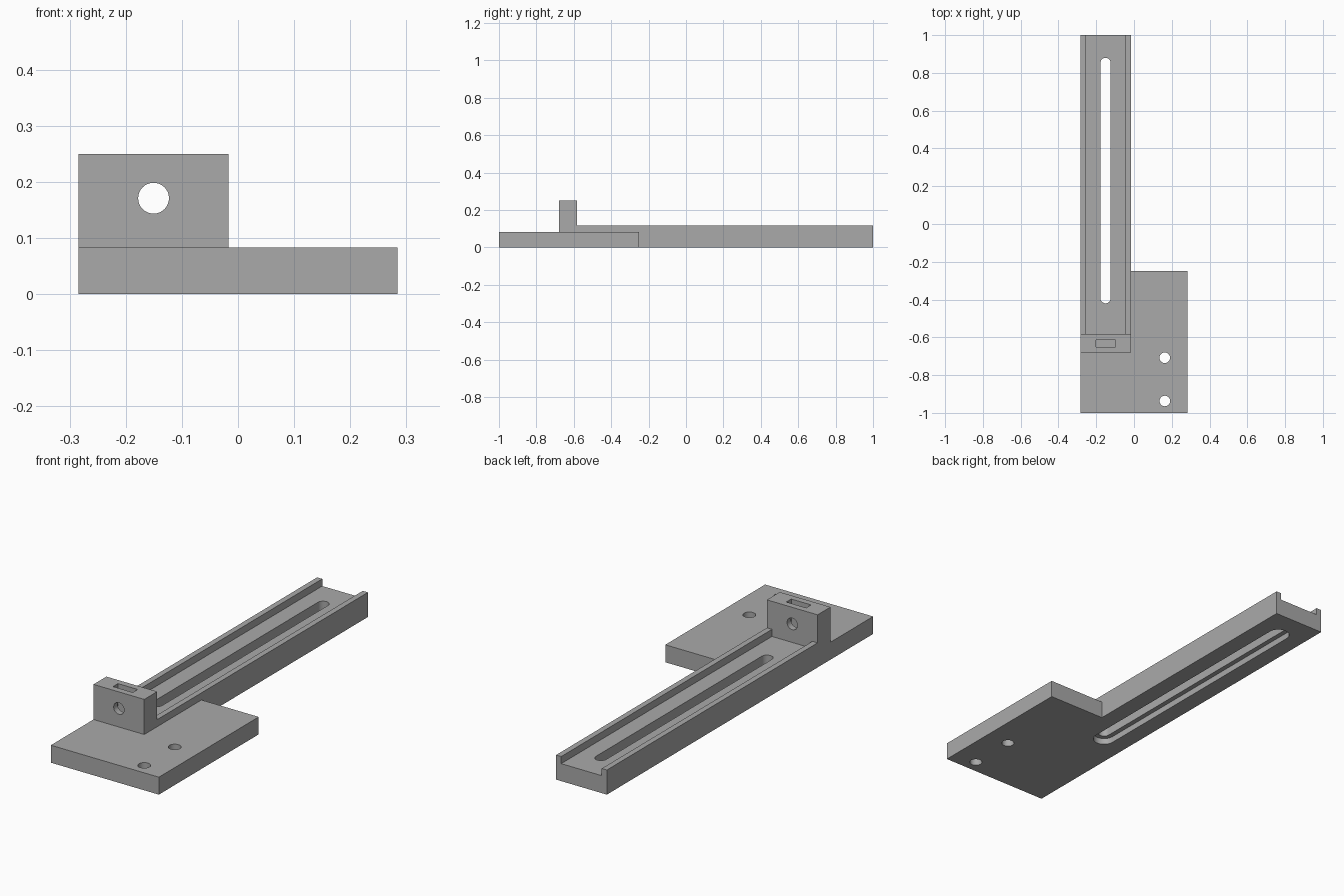
import bpy, bmesh
from math import pi, sin, cos, radians

cube = bpy.data.objects.get("Cube")
if cube:
    bpy.data.objects.remove(cube, do_unlink=True)

grey = bpy.data.materials.new("plain grey")
grey.use_nodes = True
colour = (0.4, 0.4, 0.4, 1)
grey.diffuse_color = colour
grey.node_tree.nodes["Principled BSDF"].inputs["Base Color"].default_value = colour

# Shared dimensions
LEFT, RAIL_X, RIGHT = -0.284, -0.017, 0.284
MID = (LEFT + RAIL_X) / 2
BASE_Z, LIP_Z, BLOCK_Z = 0.083, 0.117, 0.25
BLOCK_Y0, BLOCK_Y1 = -0.68, -0.583


def prism(name, outline, bottom, top, along_y=False):
    """Extrude a 2D outline along z, or along y when along_y is set."""
    bm = bmesh.new()
    place = (lambda a, b: (a, bottom, b)) if along_y else (lambda a, b: (a, b, bottom))
    face = bm.faces.new([bm.verts.new(place(a, b)) for a, b in outline])
    new = bmesh.ops.extrude_face_region(bm, geom=[face])["geom"]
    step = (0, top - bottom, 0) if along_y else (0, 0, top - bottom)
    bmesh.ops.translate(bm, vec=step, verts=[g for g in new if isinstance(g, bmesh.types.BMVert)])
    bmesh.ops.recalc_face_normals(bm, faces=bm.faces)
    mesh = bpy.data.meshes.new(name)
    bm.to_mesh(mesh)
    bm.free()
    mesh.materials.append(grey)
    obj = bpy.data.objects.new(name, mesh)
    bpy.context.collection.objects.link(obj)
    return obj


def rect(x0, x1, y0, y1):
    return [(x0, y0), (x1, y0), (x1, y1), (x0, y1)]


def circle(x, y, r, n=32):
    return [(x + r * cos(2 * pi * i / n), y + r * sin(2 * pi * i / n)) for i in range(n)]


def slot(x, y0, y1, r, n=16):
    """Round-ended slot outline running along y."""
    ends = [(y1 - r, 0), (y0 + r, pi)]
    return [(x + r * cos(a + pi * i / n), y + r * sin(a + pi * i / n))
            for y, a in ends for i in range(n + 1)]


def combine(target, tool, operation):
    mod = target.modifiers.new(operation.title(), "BOOLEAN")
    mod.operation, mod.solver, mod.object = operation, "EXACT", tool
    bpy.context.view_layer.objects.active = target
    bpy.ops.object.modifier_apply(modifier=mod.name)
    bpy.data.objects.remove(tool, do_unlink=True)


# L-shaped base: wide foot plate with the long arm
body = prism("slotted_arm_bracket", [(LEFT, -1), (RIGHT, -1), (RIGHT, -0.25),
             (RAIL_X, -0.25), (RAIL_X, 1), (LEFT, 1)], 0, BASE_Z)

# Side lips of the arm and the upright stop block
lip = 0.027
for x in (LEFT, RAIL_X - lip):
    combine(body, prism("side_lip", rect(x, x + lip, BLOCK_Y1 - 0.03, 1), 0.04, LIP_Z), "UNION")
combine(body, prism("stop_block", rect(LEFT, RAIL_X, BLOCK_Y0, BLOCK_Y1), 0.04, BLOCK_Z), "UNION")

# Long slot with a wider recess underneath
cutters = [prism("long_slot", slot(MID, -0.42, 0.88, 0.027), -0.1, 0.2),
           prism("slot_recess", slot(MID, -0.443, 0.903, 0.05), -0.1, 0.03)]
# Screw holes in the foot plate
cutters += [prism("screw_hole", circle(0.163, y, 0.028), -0.1, 0.2) for y in (-0.937, -0.708)]
# Nut pocket and cross hole in the stop block
cutters += [prism("nut_pocket", rect(MID - 0.052, MID + 0.052, -0.65, -0.613), 0.12, 0.4),
            prism("cross_hole", circle(MID, 0.171, 0.0275), -0.8, -0.5, along_y=True)]
for cutter in cutters:
    combine(body, cutter, "DIFFERENCE")

# Merge coplanar faces left by the unions
bm = bmesh.new()
bm.from_mesh(body.data)
bmesh.ops.remove_doubles(bm, verts=bm.verts, dist=0.00005)
bmesh.ops.dissolve_limit(bm, angle_limit=radians(1), verts=bm.verts, edges=bm.edges)
bm.to_mesh(body.data)
bm.free()

bpy.ops.object.select_all(action="DESELECT")
body.select_set(True)
bpy.context.view_layer.objects.active = body
bpy.ops.object.shade_smooth_by_angle(angle=radians(30))
